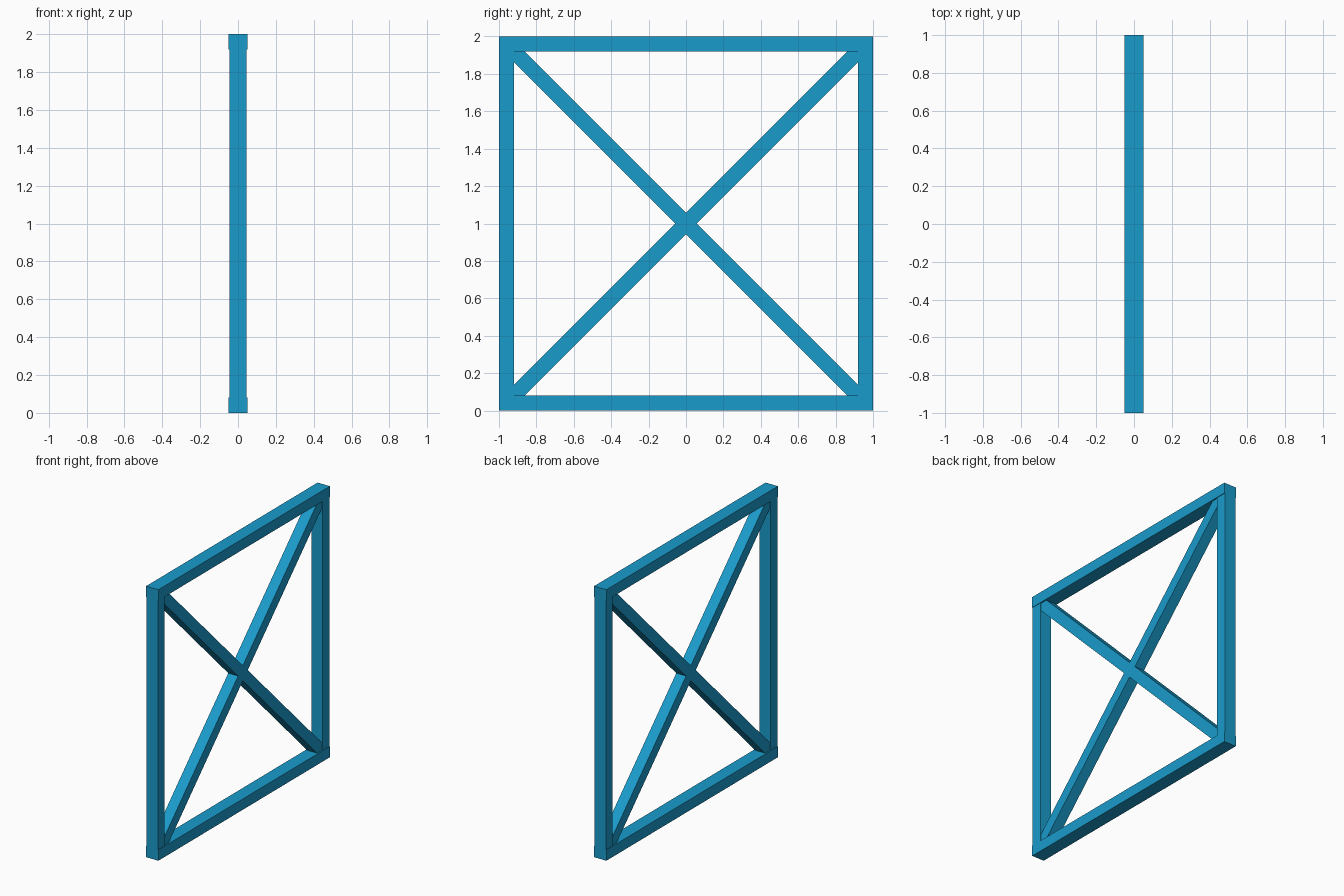
import bpy, math

if "Cube" in bpy.data.objects:
    bpy.data.objects.remove(bpy.data.objects["Cube"])

mat = bpy.data.materials.new("blue_paint")
mat.diffuse_color = (0.01, 0.33, 0.60, 1)
mat.use_nodes = True
mat.node_tree.nodes["Principled BSDF"].inputs["Base Color"].default_value = mat.diffuse_color


def beam(name, size, loc, tilt=0.0):
    bpy.ops.mesh.primitive_cube_add(size=1, location=loc, rotation=(tilt, 0, 0))
    ob = bpy.context.object
    ob.name = name
    ob.scale = size
    bpy.ops.object.transform_apply(location=False, rotation=True, scale=True)
    ob.data.materials.append(mat)
    return ob


T = 0.08  # timber face width

# Full-width rails
beam("bottom_rail", (0.10, 2.0, T), (0, 0, T / 2))
beam("top_rail", (0.10, 2.0, T), (0, 0, 2 - T / 2))

# Slightly thinner posts between the rails, and crossed braces
brace_length = 2 * math.sqrt(2) * 0.955
for side, label in ((-1, "left"), (1, "right")):
    beam(label + "_post", (0.092, T, 2 - 2 * T), (0, side * (1 - T / 2), 1))
    beam(label + "_brace", (0.08, brace_length, T), (0, 0, 1), side * math.pi / 4)
